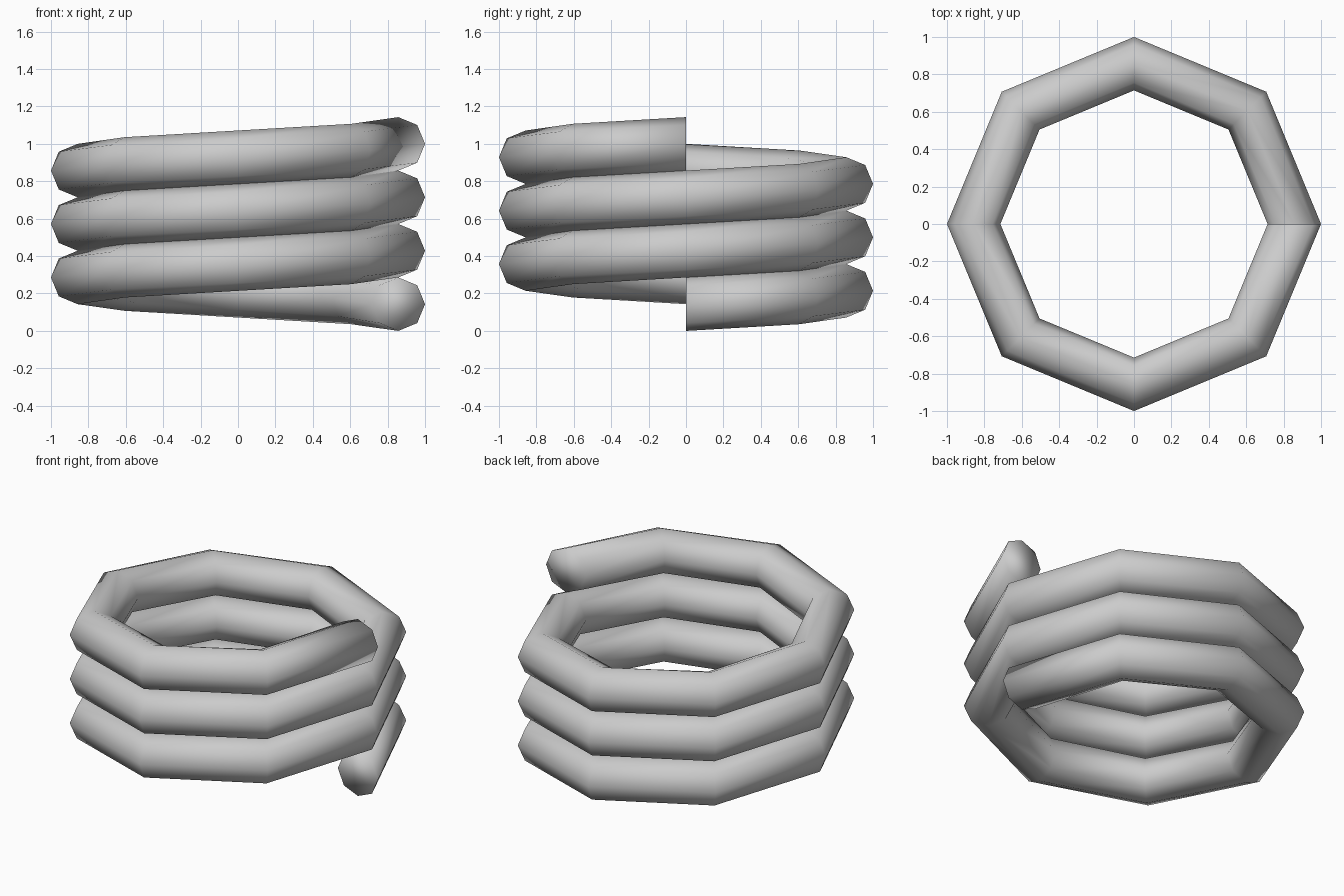
import bpy, bmesh
from math import cos, sin, tau

if "Cube" in bpy.data.objects:
    bpy.data.objects.remove(bpy.data.objects["Cube"])

SIDES, STEPS, TURNS = 8, 8, 3
R_TUBE = 1 / 7
R_COIL = 1 - R_TUBE
PITCH = 2 * R_TUBE

bm = bmesh.new()

# Octagonal sections, each in a radial plane, climbing counter-clockwise
rings = []
for i in range(STEPS * TURNS + 1):
    a = tau * i / STEPS
    ring = []
    for j in range(SIDES):
        b = tau * j / SIDES
        r = R_COIL + R_TUBE * cos(b)
        z = R_TUBE + PITCH * i / STEPS + R_TUBE * sin(b)
        ring.append(bm.verts.new((r * cos(a), r * sin(a), z)))
    rings.append(ring)

# Tube walls
for p, q in zip(rings, rings[1:]):
    for j in range(SIDES):
        k = (j + 1) % SIDES
        bm.faces.new((p[j], p[k], q[k], q[j]))

# End caps
bm.faces.new(rings[0])
bm.faces.new(rings[-1])

bmesh.ops.recalc_face_normals(bm, faces=bm.faces)
for f in bm.faces:
    f.smooth = True

mesh = bpy.data.meshes.new("coil_spring")
bm.to_mesh(mesh)
bm.free()
bpy.context.collection.objects.link(bpy.data.objects.new("coil_spring", mesh))
